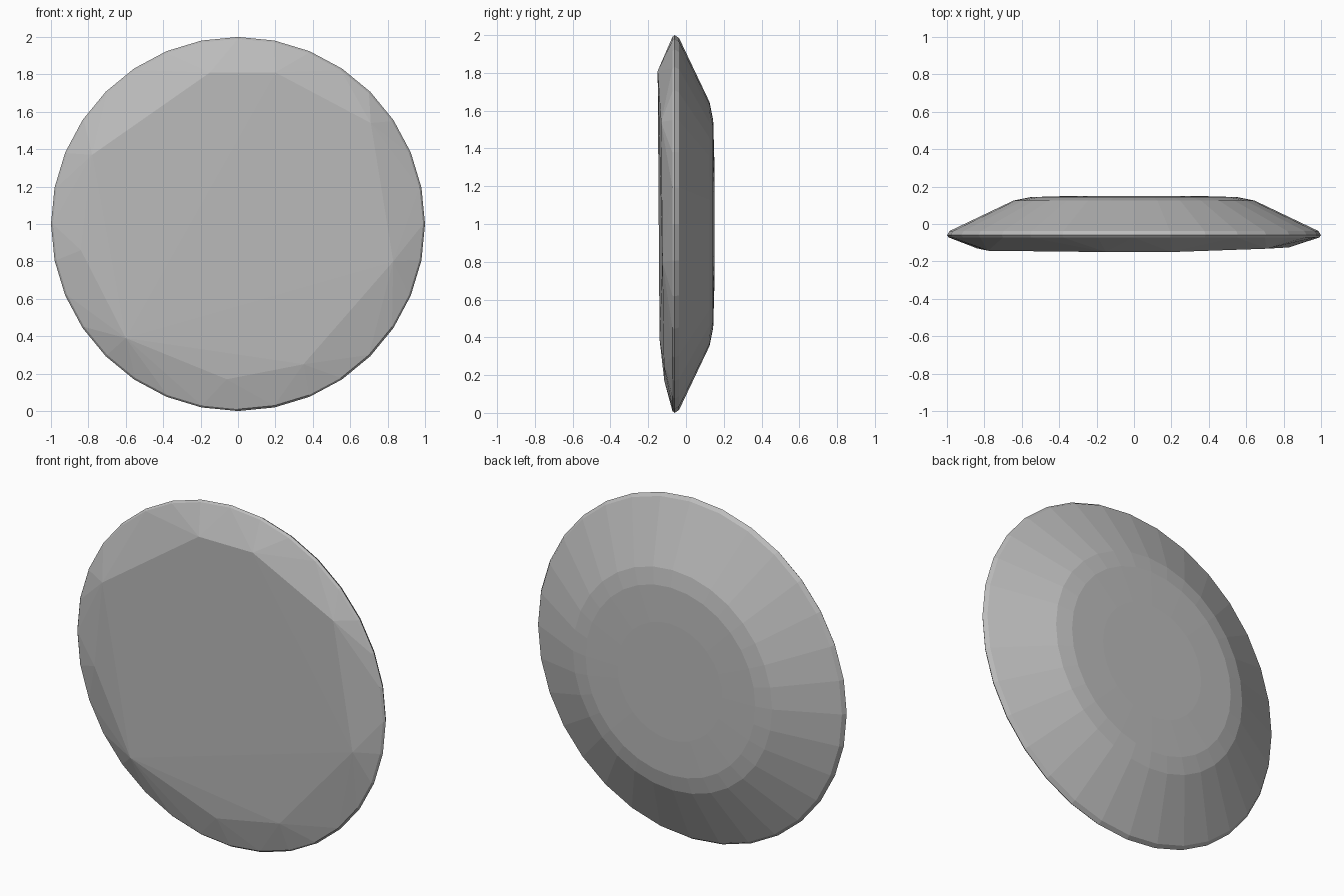
import bpy, bmesh
from math import sin, cos, tau

cube = bpy.data.objects.get("Cube")
if cube:
    bpy.data.objects.remove(cube)

# Plain stone grey
grey = bpy.data.materials.new("stone_grey")
grey.use_nodes = True
colour = (0.5, 0.5, 0.5, 1)
grey.diffuse_color = colour
grey.node_tree.nodes["Principled BSDF"].inputs["Base Color"].default_value = colour

SIDES = 32
# Rim and bevelled back as (radius, y) rings
RINGS = [(0.99, -0.072), (1.0, -0.06), (0.985, -0.037),
         (0.645, 0.125), (0.55, 0.144), (0.34, 0.15)]
# Corners of the chipped front plate
CORNERS = [(-0.15, -0.15, 1.81), (0.2, -0.15, 1.81), (0.71, -0.132, 1.54),
           (0.83, -0.125, 0.8), (0.35, -0.117, 0.25), (-0.06, -0.115, 0.17),
           (-0.6, -0.14, 0.39), (-0.84, -0.13, 0.86), (-0.78, -0.143, 1.37)]

# Wrap the rings and the front corners in one faceted shell
bm = bmesh.new()
for radius, y in RINGS:
    for i in range(SIDES):
        a = tau * i / SIDES
        bm.verts.new((radius * sin(a), y, 1 + radius * cos(a)))
for corner in CORNERS:
    bm.verts.new(corner)
hull = bmesh.ops.convex_hull(bm, input=bm.verts[:])
bmesh.ops.delete(bm, geom=[v for v in bm.verts if not v.link_faces], context='VERTS')

# Merge the flat triangles of the back into clean panels
bmesh.ops.dissolve_limit(bm, angle_limit=0.005, verts=bm.verts[:], edges=bm.edges[:])
bmesh.ops.recalc_face_normals(bm, faces=bm.faces[:])

mesh = bpy.data.meshes.new("faceted_disc")
bm.to_mesh(mesh)
bm.free()
mesh.materials.append(grey)
disc = bpy.data.objects.new("faceted_disc", mesh)
bpy.context.collection.objects.link(disc)
